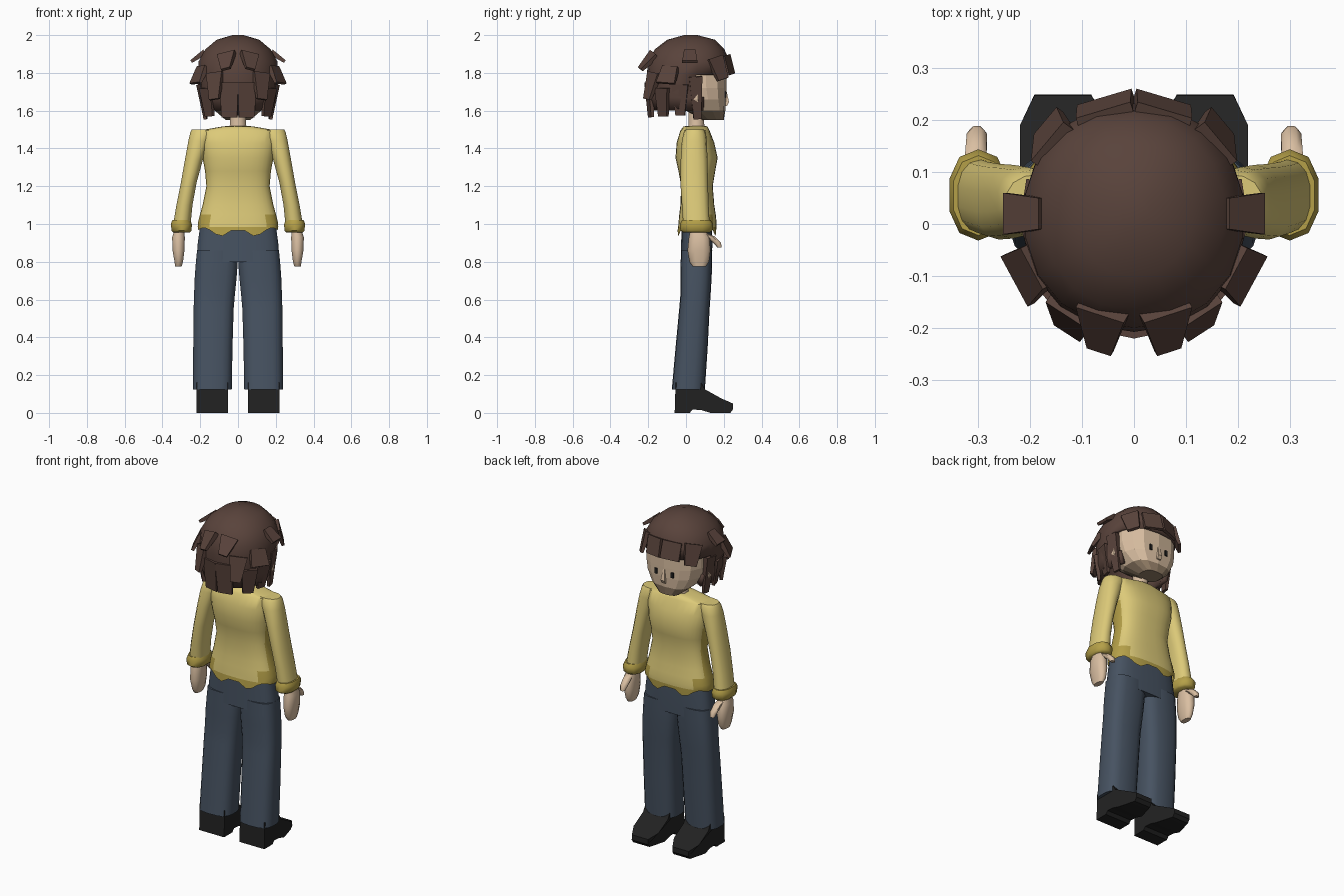
import bpy, bmesh, math
from mathutils import Vector

if "Cube" in bpy.data.objects:
    bpy.data.objects.remove(bpy.data.objects["Cube"])


def material(name, r, g, b):
    m = bpy.data.materials.new(name)
    m.diffuse_color = (r, g, b, 1)
    m.use_nodes = True
    m.node_tree.nodes["Principled BSDF"].inputs["Base Color"].default_value = m.diffuse_color
    return m


HAIR = material("brown hair", .10, .056, .044)
SHIRT = material("yellow shirt", .72, .59, .19)
TRIM = material("dark yellow trim", .46, .35, .065)
SKIN = material("skin", .70, .52, .36)
STUBBLE = material("stubble", .30, .215, .14)
DENIM = material("blue trousers", .062, .085, .12)
BLACK = material("black shoes", .016, .016, .016)


def finish(bm, name, mats, smooth=None):
    bmesh.ops.recalc_face_normals(bm, faces=bm.faces[:])
    me = bpy.data.meshes.new(name)
    bm.to_mesh(me)
    bm.free()
    ob = bpy.data.objects.new(name, me)
    bpy.context.collection.objects.link(ob)
    for m in mats:
        me.materials.append(m)
    if smooth:
        bpy.ops.object.select_all(action='DESELECT')
        bpy.context.view_layer.objects.active = ob
        ob.select_set(True)
        bpy.ops.object.shade_smooth_by_angle(angle=math.radians(smooth))
    return ob


def loft(rings, n=16, e=2.5, caps=(True, True)):
    """Horizontal superellipse rings (x, y, z, rx, ry) skinned together."""
    bm = bmesh.new()
    loops = []
    for x, y, z, rx, ry in rings:
        loop = []
        for i in range(n):
            a = 2 * math.pi * (i + .5) / n
            c, s = math.cos(a), math.sin(a)
            loop.append(bm.verts.new((
                x + rx * math.copysign(abs(c) ** (2 / e), c),
                y + ry * math.copysign(abs(s) ** (2 / e), s), z)))
        loops.append(loop)
    for a, b in zip(loops, loops[1:]):
        for i in range(n):
            j = (i + 1) % n
            bm.faces.new((a[i], a[j], b[j], b[i]))
    if caps[0]:
        bm.faces.new(loops[0])
    if caps[1]:
        bm.faces.new(loops[-1])
    return bm, loops


def span(z, x0, x1, y0, y1):
    """Ring from its extents."""
    return ((x0 + x1) / 2, (y0 + y1) / 2, z, abs(x1 - x0) / 2, (y1 - y0) / 2)


def sided(rings, s):
    return [(s * x, y, z, rx, ry) for x, y, z, rx, ry in rings]


# Shirt body with ragged hem and darker hem and side panels
rows = [span(.96, -.212, .212, -.045, .160), span(.985, -.214, .214, -.042, .162),
        span(1.01, -.212, .212, -.040, .162), span(1.05, -.202, .202, -.036, .158),
        span(1.10, -.188, .188, -.030, .150), span(1.20, -.168, .168, -.026, .142),
        span(1.28, -.175, .175, -.040, .155), span(1.35, -.188, .188, -.056, .168),
        span(1.43, -.200, .200, -.050, .150), span(1.495, -.205, .205, -.030, .125),
        span(1.515, -.09, .09, -.015, .115), span(1.52, -.05, .05, .005, .10)]
bm, loops = loft(rows, 32, 2.6, (False, True))
for v in loops[0]:
    v.co.z = .958 + .022 * math.cos(math.pi * v.co.x / .09)
for f in bm.faces:
    c = f.calc_center_median()
    if c.z < .985 or (c.z < 1.05 and abs(c.x) > .14) or (c.z < 1.37 and abs(f.normal.x) > .93):
        f.material_index = 1
bm.normal_update()
for f in bm.faces:
    c = f.calc_center_median()
    if c.z < .99 or (c.z < 1.05 and abs(c.x) > .14) or (c.z < 1.37 and abs(f.normal.x) > .9):
        f.material_index = 1
finish(bm, "shirt_body", [SHIRT, TRIM], 50)

# Hips
bm, _ = loft([span(.80, -.222, .222, -.028, .138), span(.90, -.214, .214, -.026, .140),
              span(1.0, -.200, .200, -.024, .138)], 24, 3)
finish(bm, "trouser_hips", [DENIM], 50)

# Neck
bm, _ = loft([(0, .055, 1.47, .06, .05), (0, .055, 1.53, .045, .045), (0, .055, 1.66, .045, .045)], 8, 2)
finish(bm, "neck", [SKIN], 50)

SHOE = [(-.06, 0), (.02, 0), (.035, .018), (.08, .015), (.13, 0), (.235, 0), (.25, .02),
        (.248, .05), (.19, .075), (.10, .125), (.08, .16), (-.055, .16)]

for s, side in ((-1, "left"), (1, "right")):
    # Trouser leg
    bm, _ = loft(sided([span(.125, .032, .24, -.075, .10), span(.35, .028, .238, -.055, .115),
                        span(.55, .022, .236, -.036, .125), span(.62, .016, .234, -.030, .130),
                        span(.72, .006, .230, -.030, .136), span(.80, .0, .224, -.028, .138),
                        span(.86, .0, .218, -.027, .139)], s), 18, 2.9)
    finish(bm, side + "_trouser_leg", [DENIM], 50)

    # Shoe: side profile extruded across, then tapered at the toe
    bm = bmesh.new()
    rings = [[bm.verts.new((s * x, y, z)) for y, z in SHOE] for x in (.052, .136, .22)]
    for a, b in zip(rings, rings[1:]):
        for i in range(len(SHOE)):
            j = (i + 1) % len(SHOE)
            bm.faces.new((a[i], a[j], b[j], b[i]))
    bm.faces.new(rings[0])
    bm.faces.new(rings[2])
    for v in bm.verts:
        if v.co.y > .2:
            v.co.x = s * (.137 + (abs(v.co.x) - .136) * .65)
    finish(bm, side + "_shoe", [BLACK], 25)

    # Sleeve
    bm, _ = loft(sided([span(1.0, .25, .344, -.015, .125), span(1.10, .240, .327, -.022, .120),
                        span(1.22, .218, .303, -.030, .116), span(1.34, .185, .282, -.028, .114),
                        span(1.44, .150, .264, -.022, .110), span(1.485, .12, .254, -.012, .105),
                        span(1.50, .11, .246, -.002, .096)], s), 14, 2.3)
    finish(bm, side + "_sleeve", [SHIRT], 50)

    # Rolled cuff
    bm, _ = loft(sided([span(.955, .252, .344, -.015, .125), span(.965, .243, .354, -.030, .140),
                        span(1.0, .242, .358, -.032, .144), span(1.02, .25, .350, -.022, .132)], s), 10, 2.3)
    finish(bm, side + "_cuff", [TRIM], 50)

    # Hand and thumb
    bm, _ = loft(sided([span(.775, .298, .333, .035, .105), span(.80, .290, .337, .018, .122),
                        span(.86, .282, .348, .008, .130), span(.93, .280, .350, .015, .125),
                        span(.975, .285, .335, .025, .100)], s), 10, 2.4)
    finish(bm, side + "_hand", [SKIN], 50)
    bm, _ = loft(sided([(.303, .178, .875, .014, .012), (.303, .165, .90, .021, .022),
                        (.305, .125, .935, .022, .028), (.31, .09, .95, .020, .025)], s), 8, 2.2)
    finish(bm, side + "_thumb", [SKIN], 50)

    # Ear and eye
    bm, _ = loft(sided([(.178, .055, 1.63, .010, .015), (.186, .05, 1.66, .014, .025),
                        (.188, .05, 1.70, .012, .028), (.180, .055, 1.72, .008, .018)], s), 6, 2)
    finish(bm, side + "_ear", [SKIN])
    bm = bmesh.new()
    bmesh.ops.create_cube(bm, size=1)
    for v in bm.verts:
        v.co = Vector((v.co.x * .016 + s * .055, v.co.y * .008 + .211, v.co.z * .032 + 1.685))
    finish(bm, side + "_eye", [BLACK])

# Head with a stubbly jaw
bm, _ = loft([span(1.55, -.065, .065, .085, .200), span(1.60, -.125, .125, .00, .208),
              span(1.66, -.165, .165, -.08, .213), span(1.72, -.178, .178, -.11, .214),
              span(1.82, -.178, .178, -.12, .214)], 14, 2.8)
for f in bm.faces:
    if f.calc_center_median().z < 1.59:
        f.material_index = 1
finish(bm, "head", [SKIN, STUBBLE])

# Nose
bm, _ = loft([(0, .205, 1.625, .018, .018), (0, .210, 1.645, .018, .025), (0, .205, 1.71, .008, .012)], 4, 2)
finish(bm, "nose", [SKIN])

# Hair cap, cut away in front of the face
bm, _ = loft([span(1.60, -.185, .185, -.185, .18), span(1.67, -.203, .203, -.205, .19),
              span(1.79, -.214, .214, -.208, .232), span(1.86, -.212, .212, -.200, .232),
              span(1.925, -.175, .175, -.165, .203), span(1.975, -.115, .115, -.10, .155),
              span(2.0, -.03, .03, -.01, .06)], 18, 2.15, (False, True))
bm.faces.ensure_lookup_table()
cut = [f for f in bm.faces if f.calc_center_median().z < 1.79 and f.calc_center_median().y > .075]
bmesh.ops.delete(bm, geom=cut, context='FACES')
cap = finish(bm, "hair_cap", [HAIR], 40)
mod = cap.modifiers.new("thickness", 'SOLIDIFY')
mod.thickness = .03
mod.offset = -1

# Hair locks: base, tip, base width, tip width
LOCKS = [
    ((.175, .02, 1.91), (.248, .02, 1.86), .06, .08),
    ((.185, -.08, 1.83), (.225, -.108, 1.745), .09, .11),
    ((.06, -.165, 1.90), (.065, -.242, 1.82), .10, .05),
    ((.12, -.165, 1.80), (.125, -.205, 1.66), .10, .06),
    ((.045, -.195, 1.75), (.045, -.185, 1.565), .10, .085),
    ((.165, -.125, 1.72), (.15, -.12, 1.57), .09, .06),
    ((.195, -.03, 1.74), (.172, -.03, 1.575), .09, .05),
    ((.197, .05, 1.78), (.172, .06, 1.555), .07, .04),
    ((.055, .205, 1.89), (.055, .238, 1.79), .11, .11),
    ((.155, .15, 1.88), (.165, .195, 1.765), .10, .07),
]
bm = bmesh.new()
for s in (-1, 1):
    for base, tip, w0, w1 in LOCKS:
        b, t = (Vector((s * p[0], p[1], p[2])) for p in (base, tip))
        d = (t - b).normalized()
        out = Vector((b.x, b.y - .02, 0)).normalized()
        w = d.cross(out).normalized()
        nrm = w.cross(d)
        q = []
        for p, wd, th in ((b, w0, .016), (t, w1, .008)):
            q.append([bm.verts.new(p + w * wd / 2 * i + nrm * th * j)
                      for i, j in ((-1, -1), (1, -1), (1, 1), (-1, 1))])
        for i in range(4):
            j = (i + 1) % 4
            bm.faces.new((q[0][i], q[0][j], q[1][j], q[1][i]))
        bm.faces.new(q[0])
        bm.faces.new(q[1])
finish(bm, "hair_locks", [HAIR])
